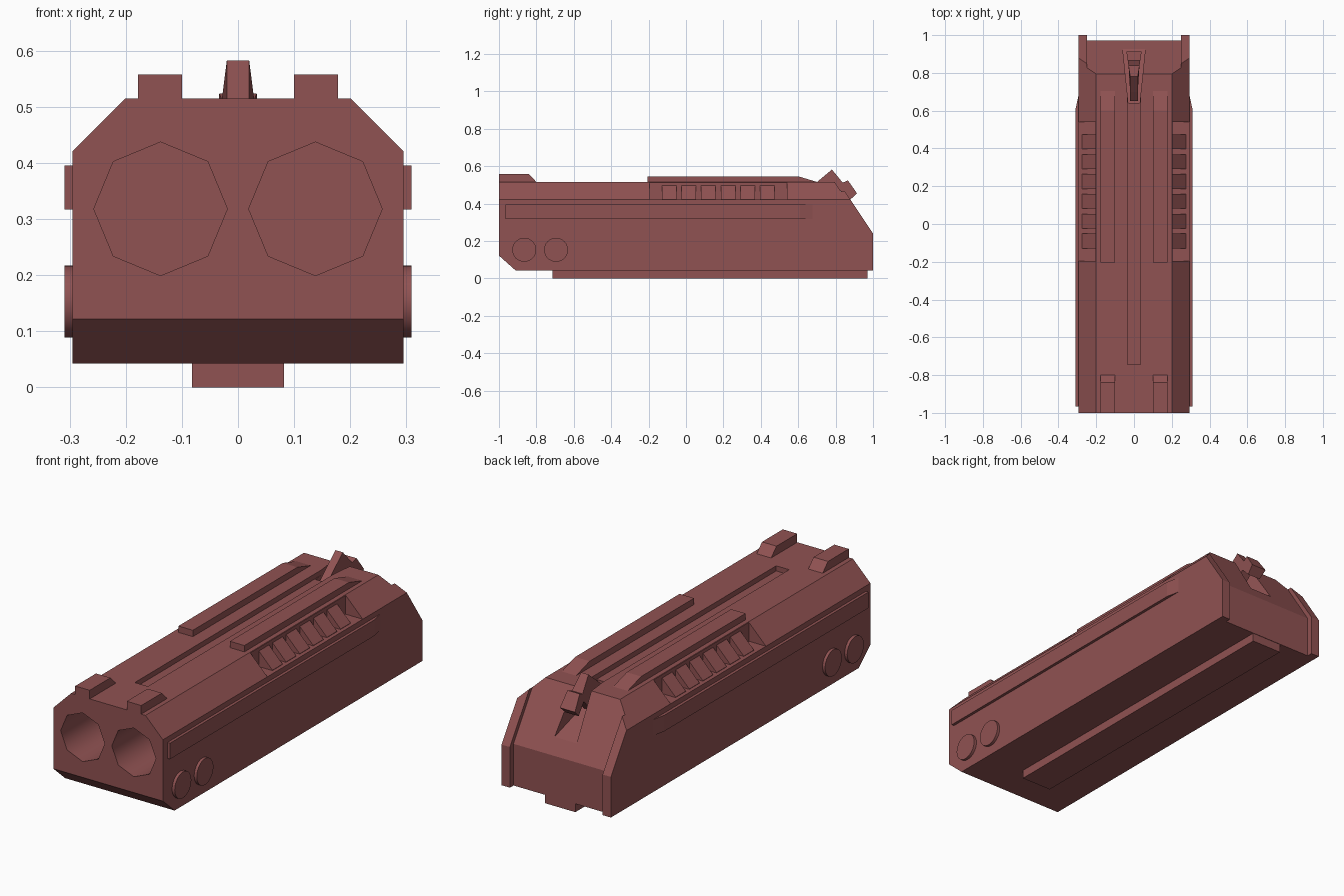
import bpy, bmesh, math
from mathutils import Vector

if "Cube" in bpy.data.objects:
    bpy.data.objects.remove(bpy.data.objects["Cube"])

mat = bpy.data.materials.new("dull_red")
mat.diffuse_color = (0.28, 0.085, 0.085, 1)
mat.use_nodes = True
mat.node_tree.nodes["Principled BSDF"].inputs["Base Color"].default_value = mat.diffuse_color


def make(name, bm):
    bmesh.ops.recalc_face_normals(bm, faces=bm.faces)
    me = bpy.data.meshes.new(name)
    bm.to_mesh(me)
    bm.free()
    ob = bpy.data.objects.new(name, me)
    bpy.context.collection.objects.link(ob)
    me.materials.append(mat)
    return ob


def prism(name, pts, axis, a, b):
    """Extrude a 2D outline along x (y,z points), y (x,z points) or z (x,y points)."""
    def place(p, t):
        return {'x': (t, p[0], p[1]), 'y': (p[0], t, p[1]), 'z': (p[0], p[1], t)}[axis]
    bm = bmesh.new()
    lo = [bm.verts.new(place(p, a)) for p in pts]
    hi = [bm.verts.new(place(p, b)) for p in pts]
    bm.faces.new(lo)
    bm.faces.new(hi)
    n = len(pts)
    for i in range(n):
        bm.faces.new((lo[i], lo[(i + 1) % n], hi[(i + 1) % n], hi[i]))
    return make(name, bm)


def ring(cx, cy, r, n):
    return [(cx + r * math.sin(2 * math.pi * i / n), cy + r * math.cos(2 * math.pi * i / n))
            for i in range(n)]


def cut(target, cutter):
    cutter.hide_render = True
    m = target.modifiers.new("cut", 'BOOLEAN')
    m.operation, m.solver, m.object = 'DIFFERENCE', 'EXACT', cutter
    bpy.context.view_layer.objects.active = target
    bpy.ops.object.modifier_apply(modifier=m.name)
    bpy.data.objects.remove(cutter, do_unlink=True)


def flip(pts, s):
    return [(s * x, v) for x, v in pts]


# Main body from its side profile
body = prism("body", [(-1, 0.122), (-0.91, 0.042), (1, 0.042), (1, 0.24), (0.817, 0.515), (-1, 0.515)],
             'x', -0.295, 0.295)

# Recessed rear panel between the two side plates
cut(body, prism("rear_cut", [(0.972, -0.1), (1.2, -0.1), (1.2, 0.7), (0.674, 0.7), (0.972, 0.245)],
                'x', -0.25, 0.25))

BORE_X, BORE_Z, BORE_R = 0.138, 0.318, 0.119
for s in (-1, 1):
    # Top chamfer, vent recess and bore on each side
    cut(body, prism("chamfer_cut", flip([(0.1, 0.616), (0.4, 0.316), (0.5, 0.7)], s), 'y', -1.2, 1.2))
    cut(body, prism("vent_cut", flip([(0.203, 0.421), (0.4, 0.421), (0.4, 0.6), (0.203, 0.6)], s),
                    'y', -0.195, 0.54))
    cut(body, prism("bore_cut", ring(s * BORE_X, BORE_Z, BORE_R, 8), 'y', -1.2, -0.3))

# Top groove and tapered hammer slot
cut(body, prism("groove_cut", [(-0.035, -0.745), (0.035, -0.745), (0.035, 0.7), (-0.035, 0.7)],
                'z', 0.49, 0.6))
slot = prism("slot_cut", [(-0.03, 0.64), (0.03, 0.64), (0.06, 0.93), (-0.06, 0.93)], 'z', 0.312, 0.7)
for v in slot.data.vertices:
    if v.co.z < 0.4 and v.co.y < 0.7:
        v.co.z = 0.44
cut(body, slot)

# Bore walls are smooth shaded
for p in body.data.polygons:
    c = p.center
    d = math.hypot(abs(c.x) - BORE_X, c.z - BORE_Z)
    if abs(p.normal.y) < 0.1 and c.y < -0.2 and d < BORE_R:
        p.use_smooth = True

# Underside rail
prism("bottom_rail", [(-0.715, 0), (0.97, 0), (0.97, 0.05), (-0.715, 0.05)], 'x', -0.082, 0.082)

for s, side in ((-1, "left"), (1, "right")):
    # Raised strip and front block on the top
    x0, x1 = s * 0.1, s * 0.178
    prism("top_strip_" + side, [(-0.205, 0.505), (-0.205, 0.546), (0.6, 0.546), (0.71, 0.513), (0.71, 0.505)],
          'x', x0, x1)
    prism("front_block_" + side, [(-1, 0.505), (-1, 0.557), (-0.84, 0.557), (-0.797, 0.513), (-0.797, 0.505)],
          'x', x0, x1)
    # Side strip fading into the body
    prism("side_strip_" + side, flip([(0.28, -0.965), (0.309, -0.965), (0.309, 0.61), (0.294, 0.68), (0.28, 0.68)], s),
          'z', 0.317, 0.395)
    # Pins
    for i, y in enumerate((-0.865, -0.695)):
        pin = prism(f"pin_{side}_{i}", ring(y, 0.153, 0.064, 32), 'x', s * 0.28, s * 0.309)
        for p in pin.data.polygons:
            p.use_smooth = len(p.vertices) == 4
    # Triangular vent fins
    for i in range(6):
        y = 0.435 - 0.105 * i
        prism(f"vent_fin_{side}_{i}", flip([(0.19, 0.41), (0.276, 0.41), (0.276, 0.423), (0.203, 0.497), (0.19, 0.497)], s),
              'y', y - 0.039, y + 0.039)

# Hammer, widening toward its rear spur
hammer = prism("hammer", [(0.65, 0.47), (0.70, 0.515), (0.78, 0.582), (0.838, 0.512), (0.866, 0.524),
                          (0.914, 0.455), (0.877, 0.42), (0.825, 0.47), (0.76, 0.40), (0.69, 0.42)], 'x', -1, 1)
for v in hammer.data.vertices:
    v.co.x *= 0.02 + 0.02 * max(0, (v.co.y - 0.78) / 0.13)
